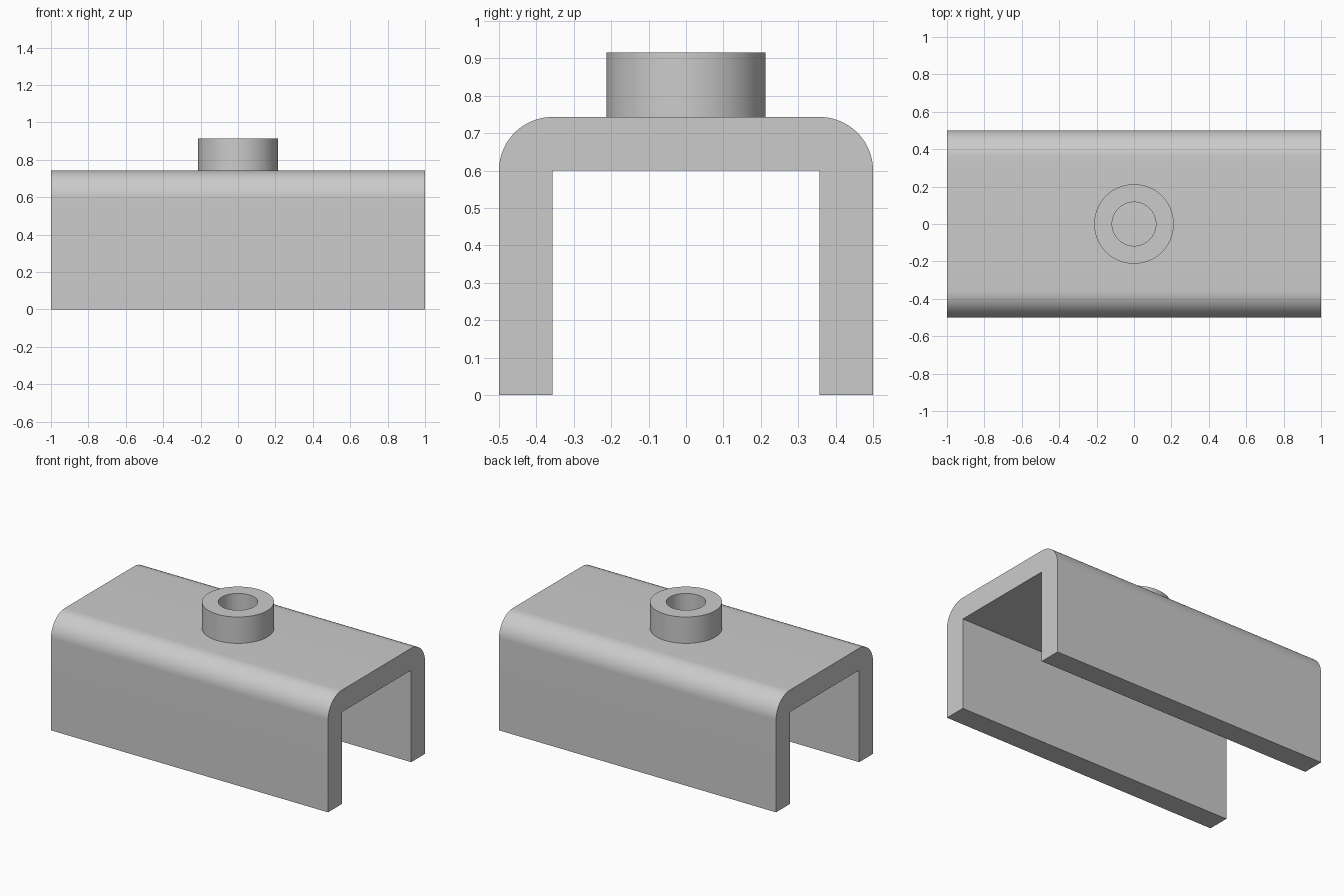
import bpy
import bmesh
from math import sin, cos, pi, radians

cube = bpy.data.objects.get("Cube")
if cube:
    bpy.data.objects.remove(cube, do_unlink=True)

LENGTH, HALF_WIDTH, HEIGHT, WALL = 2.0, 0.5, 0.743, 0.143
BOSS_TOP, BOSS_R, HOLE_R = 0.915, 0.213, 0.117

grey = bpy.data.materials.new("plain grey")
grey.use_nodes = True
grey.diffuse_color = (0.6, 0.6, 0.6, 1)
grey.node_tree.nodes["Principled BSDF"].inputs["Base Color"].default_value = (0.6, 0.6, 0.6, 1)


def finish(name, bm):
    bmesh.ops.recalc_face_normals(bm, faces=bm.faces)
    mesh = bpy.data.meshes.new(name)
    bm.to_mesh(mesh)
    bm.free()
    mesh.materials.append(grey)
    obj = bpy.data.objects.new(name, mesh)
    bpy.context.collection.objects.link(obj)
    bpy.ops.object.select_all(action="DESELECT")
    obj.select_set(True)
    bpy.context.view_layer.objects.active = obj
    bpy.ops.object.shade_smooth_by_angle(angle=radians(30))
    return obj


# Channel: half of the rounded U section, mirrored, then extruded along x
inner, shoulder, steps = HALF_WIDTH - WALL, HEIGHT - WALL, 20
half = [(inner, shoulder), (inner, 0), (HALF_WIDTH, 0)]
for i in range(steps + 1):
    a = i / steps * pi / 2
    half.append((inner + WALL * cos(a), shoulder + WALL * sin(a)))
section = half + [(-y, z) for y, z in reversed(half)]
bm = bmesh.new()
face = bm.faces.new([bm.verts.new((-LENGTH / 2, y, z)) for y, z in section])
end = bmesh.ops.extrude_face_region(bm, geom=[face])
moved = [v for v in end["geom"] if isinstance(v, bmesh.types.BMVert)]
bmesh.ops.translate(bm, verts=moved, vec=(LENGTH, 0, 0))
finish("channel", bm)

# Boss: a ring section spun about z, seated slightly into the channel top
bm = bmesh.new()
base = HEIGHT - 0.01
ring = [(HOLE_R, base), (BOSS_R, base), (BOSS_R, BOSS_TOP), (HOLE_R, BOSS_TOP)]
verts = [bm.verts.new((r, 0, z)) for r, z in ring]
edges = [bm.edges.new((verts[i], verts[(i + 1) % 4])) for i in range(4)]
bmesh.ops.spin(bm, geom=verts + edges, cent=(0, 0, 0), axis=(0, 0, 1),
               angle=2 * pi, steps=64, use_merge=True)
bmesh.ops.remove_doubles(bm, verts=bm.verts, dist=0.0001)
finish("boss", bm)
